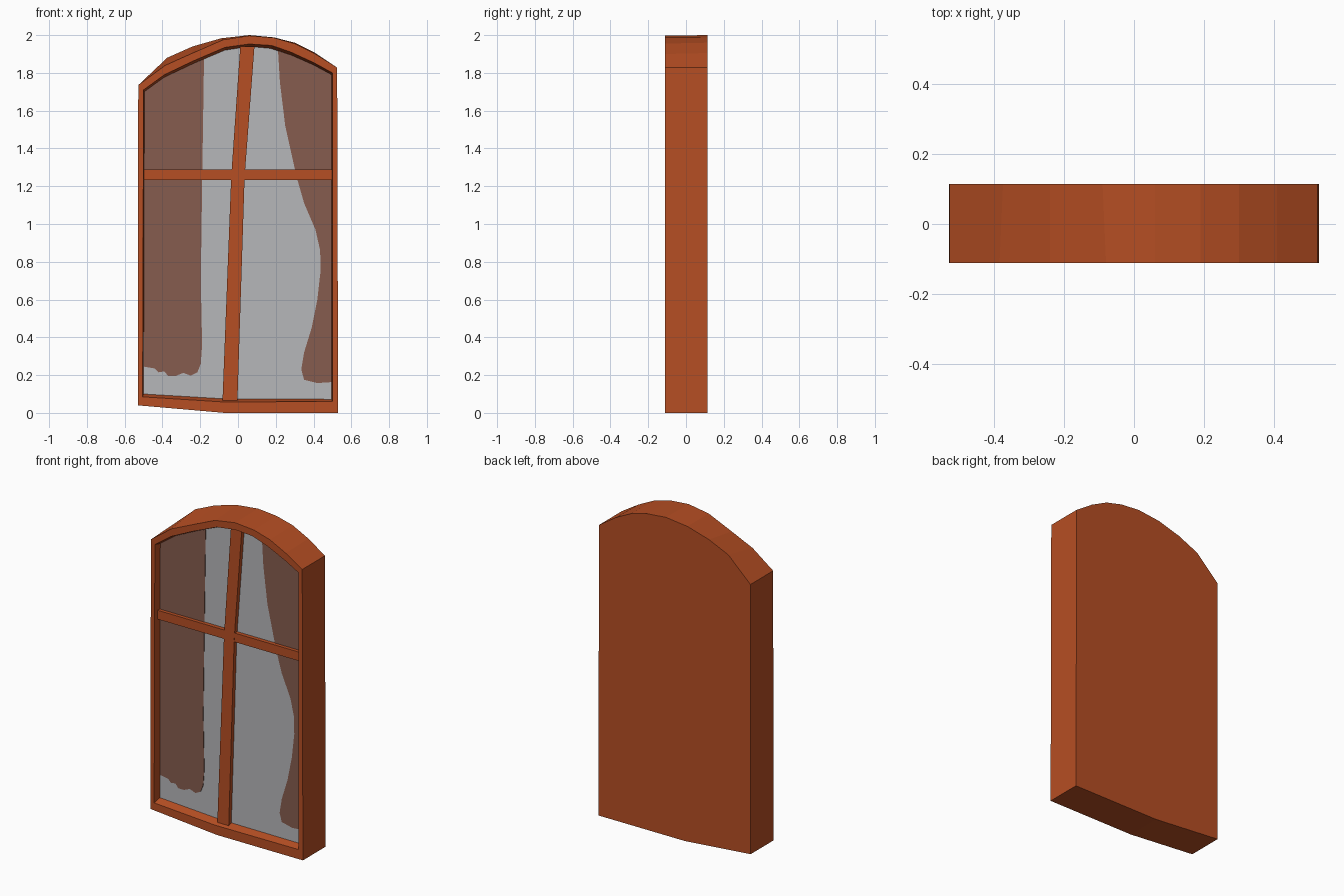
import bpy, bmesh

def material(name, rgb):
    m = bpy.data.materials.new(name)
    m.diffuse_color = (*rgb, 1)
    return m

WOOD = material("orange brown wood", (0.47, 0.077, 0.017))
GLASS = material("pale grey glass", (0.47, 0.475, 0.49))
CURTAIN = material("dull brown curtain", (0.24, 0.107, 0.077))

BACK, FRONT, PANE = 0.114, -0.112, -0.062

def loft(name, loops, mats, last_mat=0):
    """Skin a row of (points, y) loops and cap both ends."""
    bm = bmesh.new()
    rings = [[bm.verts.new((x, y, z)) for x, z in pts] for pts, y in loops]
    for a, b in zip(rings, rings[1:]):
        n = len(a)
        for i in range(n):
            j = (i + 1) % n
            bm.faces.new((a[i], a[j], b[j], b[i]))
    bm.faces.new(rings[0])
    bm.faces.new(rings[-1]).material_index = last_mat
    bmesh.ops.recalc_face_normals(bm, faces=bm.faces[:])
    # triangulate the concave end caps safely
    bmesh.ops.triangulate(bm, faces=[f for f in bm.faces if len(f.verts) > 4])
    me = bpy.data.meshes.new(name)
    bm.to_mesh(me)
    bm.free()
    for m in mats:
        me.materials.append(m)
    ob = bpy.data.objects.new(name, me)
    bpy.context.collection.objects.link(ob)
    return ob

def plate(name, pts, y0, y1, mat):
    return loft(name, [(pts, y0), (pts, y1)], [mat])

# Arched outlines: bottom edge, right corner, arch, left corner
base = [(-0.53, 0.04), (-0.07, 0.0), (0.53, 0.0), (0.525, 1.828)]
back = base + [(0.41, 1.905), (0.30, 1.96), (0.19, 1.988), (0.06, 2.0),
               (-0.09, 1.983), (-0.24, 1.94), (-0.375, 1.88), (-0.528, 1.735)]
front = base + [(0.41, 1.90), (0.30, 1.955), (0.19, 1.986), (0.06, 1.997),
                (-0.08, 1.975), (-0.24, 1.905), (-0.385, 1.84), (-0.528, 1.735)]
inner = [(-0.505, 0.085), (-0.08, 0.058), (0.50, 0.06), (0.50, 1.80),
         (0.40, 1.855), (0.28, 1.91), (0.18, 1.945), (0.06, 1.953),
         (-0.07, 1.935), (-0.24, 1.862), (-0.39, 1.79), (-0.50, 1.71)]
pane = [(-0.50, 0.10), (-0.08, 0.075), (0.495, 0.072), (0.495, 1.79),
        (0.40, 1.842), (0.28, 1.895), (0.17, 1.93), (0.06, 1.94),
        (-0.07, 1.92), (-0.24, 1.848), (-0.39, 1.777), (-0.495, 1.70)]

# Solid frame with a recessed pane face
loft("window_frame", [(back, BACK), (front, FRONT), (inner, FRONT), (pane, PANE)],
     [WOOD, GLASS], last_mat=1)

# Crossing glazing bars
plate("vertical_bar", [(-0.082, 0.065), (-0.003, 0.065), (0.035, 1.25),
                       (0.087, 1.94), (0.012, 1.94), (-0.036, 1.25)],
      -0.088, PANE + 0.01, WOOD)
plate("horizontal_bar", [(-0.50, 1.232), (0.498, 1.232), (0.498, 1.288), (-0.50, 1.288)],
      -0.087, PANE + 0.01, WOOD)

# Curtains seen through the pane, as thin plates
plate("left_curtain",
      [(-0.498, 1.70), (-0.498, 0.245), (-0.44, 0.235), (-0.42, 0.215), (-0.39, 0.22),
       (-0.37, 0.195), (-0.33, 0.195), (-0.29, 0.212), (-0.25, 0.197), (-0.215, 0.215),
       (-0.197, 0.26), (-0.19, 0.36), (-0.197, 0.7), (-0.19, 1.2), (-0.18, 1.873),
       (-0.24, 1.848), (-0.39, 1.777)],
      PANE - 0.003, PANE + 0.003, CURTAIN)
plate("right_curtain",
      [(0.212, 1.916), (0.222, 1.75), (0.25, 1.52), (0.31, 1.25), (0.35, 1.11),
       (0.41, 0.97), (0.435, 0.86), (0.437, 0.75), (0.42, 0.60), (0.39, 0.45),
       (0.35, 0.32), (0.335, 0.23), (0.35, 0.175), (0.38, 0.168), (0.42, 0.158),
       (0.496, 0.163), (0.496, 1.79), (0.40, 1.842), (0.28, 1.895)],
      PANE - 0.003, PANE + 0.003, CURTAIN)
